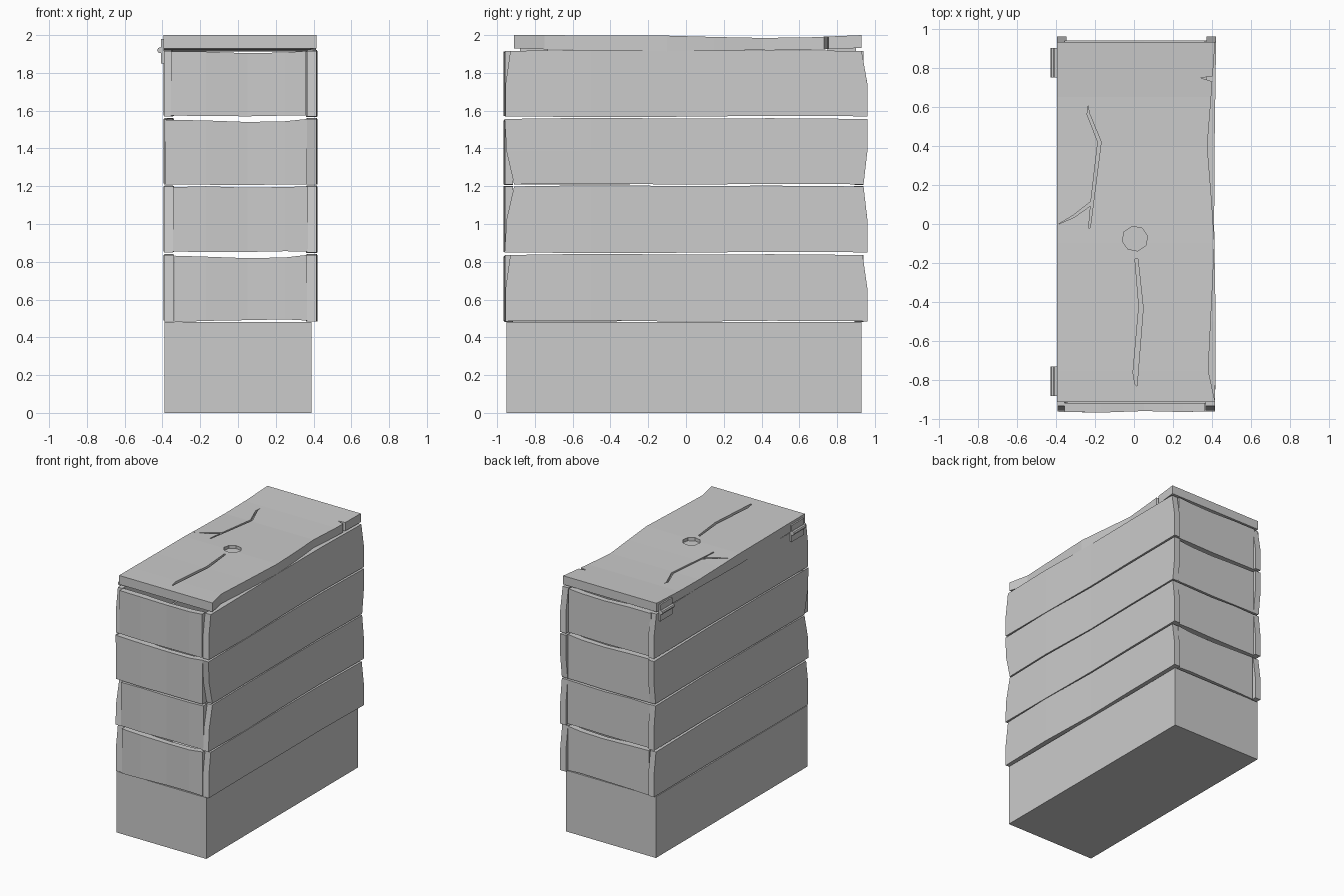
import bpy, bmesh, math
from mathutils import Matrix

if "Cube" in bpy.data.objects:
    bpy.data.objects.remove(bpy.data.objects["Cube"])


def finish(name, bm):
    bmesh.ops.recalc_face_normals(bm, faces=bm.faces)
    me = bpy.data.meshes.new(name)
    bm.to_mesh(me)
    bm.free()
    ob = bpy.data.objects.new(name, me)
    bpy.context.collection.objects.link(ob)
    return ob


def box(name, x0, x1, y0, y1, z0, z1):
    bm = bmesh.new()
    bmesh.ops.create_cube(bm, size=1, matrix=Matrix.Translation(
        ((x0 + x1) / 2, (y0 + y1) / 2, (z0 + z1) / 2)) @ Matrix.Diagonal((x1 - x0, y1 - y0, z1 - z0, 1)))
    return finish(name, bm)


def plank(name, axis, stations):
    """Loft of sections along an axis: (u, side0, side1, z0, z1).
    u may be a triple giving the low / middle / high position of a worn end."""
    bm = bmesh.new()
    rings = []
    for u, a0, a1, z0, z1 in stations:
        lo, mid, hi = u if isinstance(u, tuple) else (u, u, u)
        zm = (z0 + z1) / 2
        pts = [(lo, a0, z0), (lo, a1, z0), (mid, a1, zm), (hi, a1, z1), (hi, a0, z1), (mid, a0, zm)]
        rings.append([bm.verts.new((a, p, z) if axis == 'y' else (p, a, z)) for p, a, z in pts])
    for r, s in zip(rings, rings[1:]):
        for i in range(6):
            j = (i + 1) % 6
            bm.faces.new((r[i], r[j], s[j], s[i]))
    bm.faces.new(rings[0])
    bm.faces.new(rings[-1])
    return finish(name, bm)


def prism(name, pts, z0, z1):
    bm = bmesh.new()
    f = bm.faces.new([bm.verts.new((x, y, z0)) for x, y in pts])
    ext = bmesh.ops.extrude_face_region(bm, geom=[f])
    for v in ext['geom']:
        if isinstance(v, bmesh.types.BMVert):
            v.co.z = z1
    return finish(name, bm)


# Solid base
box("base", -0.39, 0.39, -0.95, 0.93, 0, 0.48)

# Per row: z range, front plank x range, front/back end wear of the side planks
rows = [
    (0.485, 0.84, -0.335, 0.365, (-0.955, -0.955, -0.93), (0.96, 0.96, 0.935)),
    (0.85, 1.203, -0.345, 0.37, (-0.96, -0.95, -0.91), (0.96, 0.96, 0.94)),
    (1.21, 1.56, -0.385, 0.365, (-0.91, -0.95, -0.96), (0.94, 0.96, 0.96)),
    (1.57, 1.92, -0.355, 0.36, (-0.955, -0.955, -0.93), (0.96, 0.96, 0.93)),
]
for n, (z0, z1, xl, xr, f, b) in enumerate(rows, 1):
    w = 0.005 if n % 2 else -0.004
    # Long side planks
    plank(f"right_plank_{n}", 'y', [
        (f, 0.365, 0.415, z0, z1 - 0.004), (-0.5, 0.37, 0.418, z0 + w, z1 + 0.002),
        (0.0, 0.36, 0.41, z0 - 0.002, z1 - 0.002), (0.45, 0.365, 0.413, z0 + 0.003, z1),
        (b, 0.37, 0.42, z0, z1 - 0.004)])
    plank(f"left_plank_{n}", 'y', [
        (f, -0.392, min(xl, -0.34), z0, z1 - 0.004), (-0.4, -0.39, -0.345, z0, z1),
        (0.3, -0.388, -0.34, z0 + 0.003, z1 - 0.002), (b, -0.394, -0.345, z0 + 0.004, z1 - 0.006)])
    # Short end planks, with open gaps between the wide-gap rows
    g = 0.006 if n % 2 else 0.0
    h = 0.013 if n in (1, 3) else 0.008
    if n == 2:
        g, h = 0.002, 0.003
    if n == 3:
        g = 0.0
        h = 0.012
    for label, ya, yb in (("front", -0.965, -0.915), ("back", 0.89, 0.94)):
        lo = z0 if n == 3 else z0 + 0.004
        plank(f"{label}_plank_{n}", 'x', [
            (xl, ya + 0.004, yb, lo - 0.008 * (n == 1), z1 - 0.008),
            (-0.17, ya, yb, lo - 0.002, z1 - h),
            (0.05, ya + 0.008, yb, lo + g - 0.004, z1 - h - 0.008),
            (0.25, ya + 0.003, yb, lo + g, z1 - h - 0.004),
            (xr, ya + 0.006, yb, lo, z1 - 0.004)])

# Warped lid
lid = plank("lid", 'y', [
    (-0.91, -0.395, 0.415, 1.93, 2.0), (-0.75, -0.395, 0.38, 1.925, 2.0),
    (-0.45, -0.395, 0.395, 1.92, 1.998), (-0.1, -0.395, 0.412, 1.912, 1.997),
    (0.15, -0.395, 0.395, 1.916, 1.99), (0.4, -0.395, 0.375, 1.922, 1.985),
    (0.65, -0.395, 0.395, 1.922, 1.988), (0.93, -0.395, 0.415, 1.932, 2.0)])

# Cracks, knot hole and edge split carved into the lid
knot = [(0.005 + 0.066 * math.cos(a), -0.075 + 0.064 * math.sin(a))
        for a in (math.tau * i / 8 + 0.2 for i in range(8))]
cuts = [
    ([(-0.235, 0.61), (-0.24, 0.56), (-0.185, 0.42), (-0.22, 0.12), (-0.232, -0.02),
      (-0.224, -0.02), (-0.205, 0.13), (-0.168, 0.42), (-0.23, 0.57)], 1.965),
    ([(-0.385, 0.0), (-0.31, 0.045), (-0.215, 0.12), (-0.213, 0.1), (-0.305, 0.035)], 1.965),
    ([(0.005, -0.18), (0.02, -0.18), (0.047, -0.43), (0.015, -0.83), (0.005, -0.82), (-0.005, -0.76),
      (0.025, -0.42)], 1.965),
    (knot, 1.972),
    ([(0.45, 0.69), (0.4, 0.73), (0.34, 0.748), (0.4, 0.755), (0.45, 0.765)], 1.85),
]
bpy.context.view_layer.objects.active = lid
for i, (pts, depth) in enumerate(cuts):
    cutter = prism(f"cutter_{i}", pts, depth, 2.1)
    cutter.hide_render = True
    mod = lid.modifiers.new("carve", 'BOOLEAN')
    mod.operation, mod.solver, mod.object = 'DIFFERENCE', 'EXACT', cutter
    bpy.ops.object.modifier_apply(modifier=mod.name)
    bpy.data.objects.remove(cutter)

# Hinges on the left side: two leaves and a barrel
for n, (y0, y1) in enumerate(((-0.88, -0.73), (0.75, 0.90)), 1):
    box(f"hinge_{n}_lower_leaf", -0.407, -0.388, y0, y1, 1.85, 1.915)
    box(f"hinge_{n}_upper_leaf", -0.407, -0.393, y0, y1, 1.915, 1.98)
    bm = bmesh.new()
    bmesh.ops.create_cone(bm, cap_ends=True, segments=8, radius1=0.016, radius2=0.016, depth=y1 - y0,
                          matrix=Matrix.Translation((-0.412, (y0 + y1) / 2, 1.92))
                          @ Matrix.Rotation(math.pi / 2, 4, 'X'))
    finish(f"hinge_{n}_barrel", bm)
